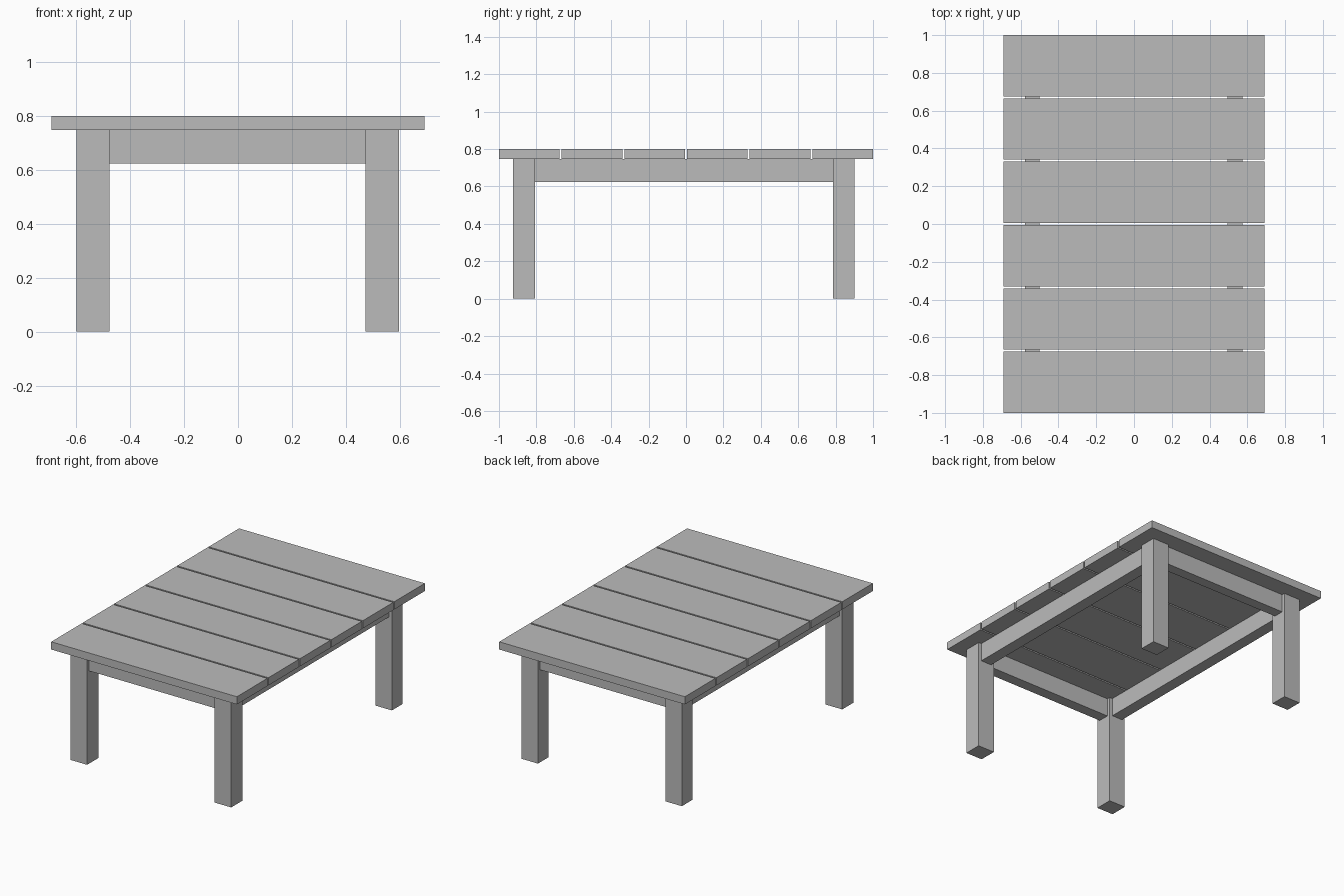
import bpy
from mathutils import Vector

cube = bpy.data.objects.get("Cube")
if cube:
    bpy.data.objects.remove(cube, do_unlink=True)

grey = bpy.data.materials.new("plain_grey")
grey.use_nodes = True
colour = (0.5, 0.5, 0.5, 1)
grey.diffuse_color = colour
grey.node_tree.nodes["Principled BSDF"].inputs["Base Color"].default_value = colour


def box(name, x, y, z):
    """Add a box from its (low, high) range on each axis."""
    low, high = Vector(r[0] for r in (x, y, z)), Vector(r[1] for r in (x, y, z))
    bpy.ops.mesh.primitive_cube_add(size=1, location=(low + high) / 2)
    obj = bpy.context.object
    obj.name = name
    obj.scale = high - low
    bpy.ops.object.transform_apply(location=False, rotation=False, scale=True)
    obj.data.materials.append(grey)


TOP, UNDERSIDE, RAIL_BOTTOM = 0.8, 0.748, 0.624
HALF_WIDTH = 0.692
INSET = 0.022
sides = {"right": (-0.6, -0.477), "left": (0.473, 0.597)}
ends = {"front": (-0.925, -0.806), "back": (0.786, 0.901)}


def inset(span):
    return span[0] + INSET, span[1] - INSET


# Tabletop planks with narrow gaps
planks, gap = 6, 0.011
depth = (2 - gap * (planks - 1)) / planks
for i in range(planks):
    y = -1 + i * (depth + gap)
    box(f"plank_{i + 1}", (-HALF_WIDTH, HALF_WIDTH), (y, y + depth), (UNDERSIDE, TOP))

# Square legs
for end, y in ends.items():
    for side, x in sides.items():
        box(f"{end}_{side}_leg", x, y, (0, UNDERSIDE))

# Rails joining the legs, set in from the leg faces
rail_z = (RAIL_BOTTOM, UNDERSIDE)
for side, x in sides.items():
    box(f"{side}_rail", inset(x), (ends["front"][1], ends["back"][0]), rail_z)
for end, y in ends.items():
    box(f"{end}_rail", (sides["right"][1], sides["left"][0]), inset(y), rail_z)
